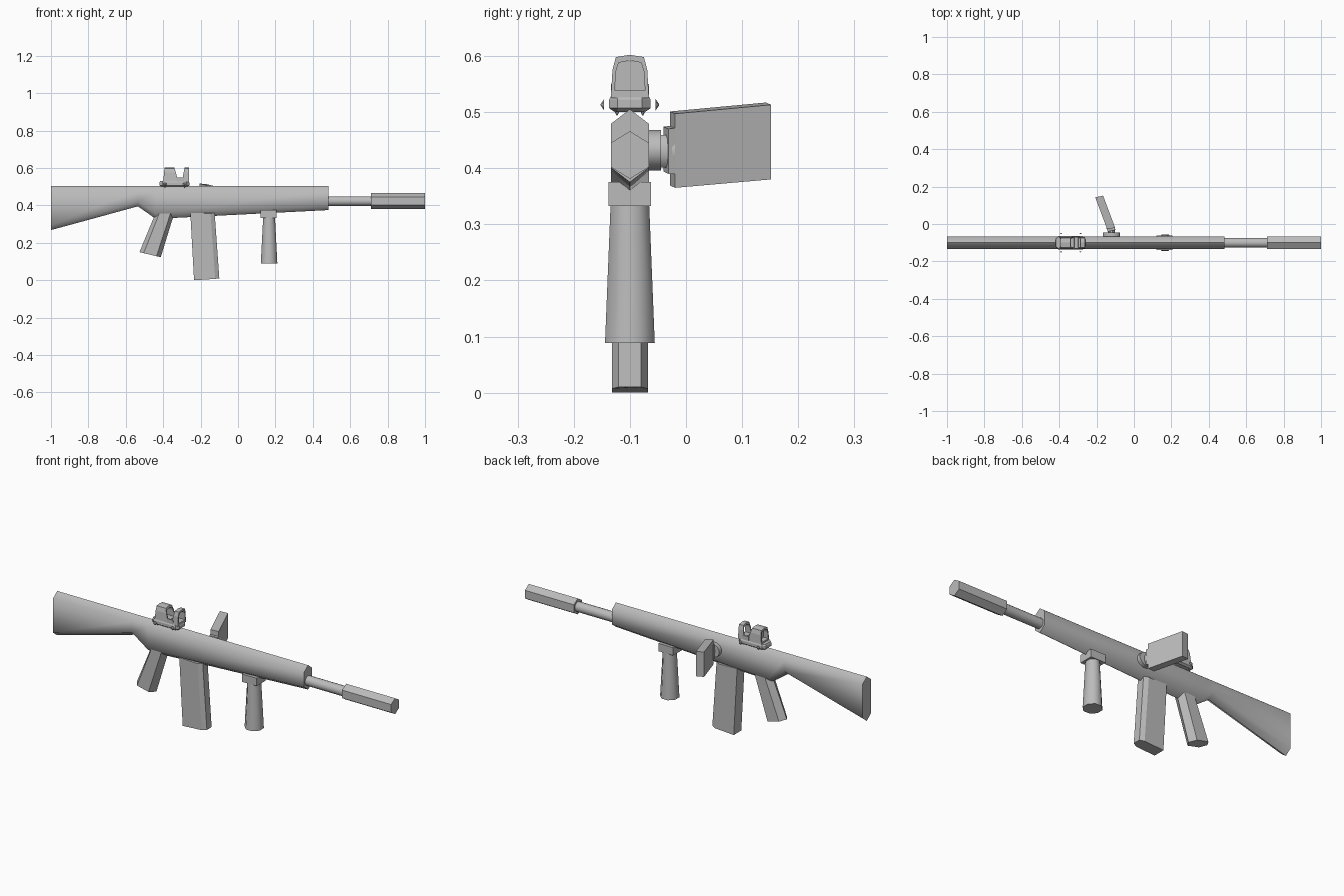
import bpy, bmesh, math
from mathutils import Vector, Matrix

if "Cube" in bpy.data.objects:
    bpy.data.objects.remove(bpy.data.objects["Cube"])

CY = -0.1      # centre plane of the main parts
HW = 0.034     # half width of the main parts

grey = bpy.data.materials.new("plain grey")
grey.diffuse_color = (0.5, 0.5, 0.5, 1)
grey.use_nodes = True
grey.node_tree.nodes["Principled BSDF"].inputs["Base Color"].default_value = grey.diffuse_color


def finish(name, bm, smooth=None):
    bmesh.ops.recalc_face_normals(bm, faces=bm.faces)
    me = bpy.data.meshes.new(name)
    bm.to_mesh(me)
    bm.free()
    ob = bpy.data.objects.new(name, me)
    bpy.context.collection.objects.link(ob)
    me.materials.append(grey)
    if smooth:
        bpy.ops.object.select_all(action='DESELECT')
        ob.select_set(True)
        bpy.context.view_layer.objects.active = ob
        bpy.ops.object.shade_smooth_by_angle(angle=math.radians(smooth))
    return ob


def loft(name, rings, smooth=None):
    """Skin a list of matching closed rings and cap both ends."""
    bm = bmesh.new()
    vs = [[bm.verts.new(p) for p in r] for r in rings]
    n = len(vs[0])
    for a, b in zip(vs, vs[1:]):
        for i in range(n):
            bm.faces.new((a[i], a[(i + 1) % n], b[(i + 1) % n], b[i]))
    bm.faces.new(vs[0][::-1])
    bm.faces.new(vs[-1])
    return finish(name, bm, smooth)


def hex_x(x, lo, hi, bevel):
    """Upright hexagon across the x axis with ridges above and below."""
    return [(x, CY, hi), (x, CY + HW, hi - bevel), (x, CY + HW, lo + bevel),
            (x, CY, lo), (x, CY - HW, lo + bevel), (x, CY - HW, hi - bevel)]


def oval(c, rx, ry, axis='Z', n=8, turn=0.5):
    pts = []
    for i in range(n):
        t = 2 * math.pi * (i + turn) / n
        a, b = rx * math.cos(t), ry * math.sin(t)
        off = {'X': (0, a, b), 'Y': (a, 0, b), 'Z': (a, b, 0)}[axis]
        pts.append(tuple(Vector(c) + Vector(off)))
    return pts


def box(name, lo, hi):
    ring = lambda z: [(lo[0], lo[1], z), (hi[0], lo[1], z), (hi[0], hi[1], z), (lo[0], hi[1], z)]
    return loft(name, [ring(lo[2]), ring(hi[2])])


# Stock and receiver in one tapering body
stations = [(-1, 0.268), (-0.535, 0.395), (-0.44, 0.328), (0.485, 0.375)]
loft("stock_and_body", [hex_x(x, lo, 0.505, 0.026) for x, lo in stations], 60)

# Barrel and hexagonal muzzle tube
loft("barrel", [oval((x, CY, 0.423), 0.026, 0.026, 'X', 16) for x in (0.47, 0.73)], 40)
loft("muzzle_tube", [hex_x(x, 0.381, 0.466, 0.021) for x in (0.71, 1)])


# Slanted rear handle with pointed back and front edges
def handle_ring(x0, z0, x1, z1, b=0.2):
    p, q = Vector((x0, CY, z0)), Vector((x1, CY, z1))
    s = Vector((0, HW, 0))
    m, n = p.lerp(q, b), p.lerp(q, 1 - b)
    return [p, m + s, n + s, q, n - s, m - s]


loft("rear_handle", [handle_ring(-0.44, 0.36, -0.34, 0.36),
                     handle_ring(-0.527, 0.15, -0.413, 0.123)])


# Box magazine with bevelled front corners
def magazine_ring(x0, z0, x1, z1):
    xc, zc = x1 - 0.022, z1 - 0.003
    return [(x0, CY - 0.032, z0), (xc, CY - 0.032, zc), (x1, CY - 0.02, z1),
            (x1, CY + 0.02, z1), (xc, CY + 0.032, zc), (x0, CY + 0.032, z0)]


loft("magazine", [magazine_ring(-0.255, 0.36, -0.125, 0.36),
                  magazine_ring(-0.235, 0.0, -0.1, 0.01)])

# Front handle and its mounting block
box("front_handle_mount", (0.12, CY - 0.038, 0.333), (0.207, CY + 0.038, 0.375))
loft("front_handle", [oval((0.166, CY, 0.34), 0.034, 0.037),
                      oval((0.166, CY, 0.088), 0.048, 0.048)], 60)

# Side mount, joint and tilted side plate
loft("side_mount", [oval((-0.12, y, 0.432), r * 1.25, r, 'Y', 12)
                    for y, r in ((-0.07, 0.037), (-0.045, 0.037))], 40)
loft("side_joint", [oval((-0.12, y, 0.43), 0.02, 0.03, 'Y', 12) for y in (-0.046, -0.02)], 40)


def plate_ring(x, y, z0, z1):
    dx, dy = 0.021, 0.0045      # half thickness of the leaning plate
    return [(x - dx, y - dy, z0 + 0.002), (x + dx, y + dy, z0 - 0.002),
            (x + dx, y + dy, z1 - 0.002), (x - dx, y - dy, z1 + 0.002)]


loft("side_plate_clip", [plate_ring(-0.119, -0.036, 0.392, 0.472),
                         plate_ring(-0.126, -0.018, 0.392, 0.474)])
loft("side_plate", [plate_ring(-0.122, -0.024, 0.367, 0.499),
                    plate_ring(-0.186, 0.147, 0.382, 0.515)])

# Sight base, with bevelled outline
base = lambda z, g: [(-0.42 + g, CY - 0.022, z), (-0.405 + g, CY - 0.037 + g, z),
                     (-0.275 - g, CY - 0.037 + g, z), (-0.26 - g, CY - 0.022, z),
                     (-0.26 - g, CY + 0.022, z), (-0.275 - g, CY + 0.037 - g, z),
                     (-0.405 + g, CY + 0.037 - g, z), (-0.42 + g, CY + 0.022, z)]
loft("sight_base", [base(0.5, 0.01), base(0.507, 0), base(0.522, 0), base(0.53, 0.004)])


# Sight hoods: open arches front and back
def arch(name, x0, x1, x0_top, x1_top):
    outer = [(-0.034, 0.525), (-0.031, 0.575), (-0.025, 0.598), (0, 0.602),
             (0.025, 0.598), (0.031, 0.575), (0.034, 0.525)]
    inner = [(-0.027, 0.538), (-0.025, 0.572), (-0.020, 0.588), (0, 0.592),
             (0.020, 0.588), (0.025, 0.572), (0.027, 0.538)]
    bm = bmesh.new()

    def row(pts, a, b):
        return [bm.verts.new((a + (b - a) * (z - 0.525) / 0.077, CY + y, z)) for y, z in pts]

    of, ob_ = row(outer, x0, x0_top), row(outer, x1, x1_top)
    nf, nb = row(inner, x0, x0_top), row(inner, x1, x1_top)
    n = len(outer)
    for i in range(n):
        j = (i + 1) % n
        for a, b in ((of, ob_), (ob_, nb), (nb, nf), (nf, of)):
            bm.faces.new((a[i], a[j], b[j], b[i]))
    return finish(name, bm)


arch("sight_rear_hood", -0.4, -0.318, -0.393, -0.34)
arch("sight_front_hood", -0.3, -0.262, -0.286, -0.262)
for side in (-1, 1):
    y = CY + side * 0.0305
    box("sight_side_wall", (-0.325, y - 0.0035, 0.525), (-0.29, y + 0.0035, 0.55))
box("sight_lens", (-0.372, CY - 0.026, 0.536), (-0.368, CY + 0.026, 0.59))

# Small pointed screws beside and below the sight
for x in (-0.39, -0.285):
    for side in (-1, 1):
        loft("sight_screw", [oval((x, CY + side * d, 0.513), r, r, 'Y', 6)
                             for d, r in ((0.046, 0.01), (0.052, 0.001))])
        loft("sight_foot", [oval((x, CY + side * 0.023, z), r, r, 'Z', 6)
                            for z, r in ((0.505, 0.006), (0.494, 0.001))])
